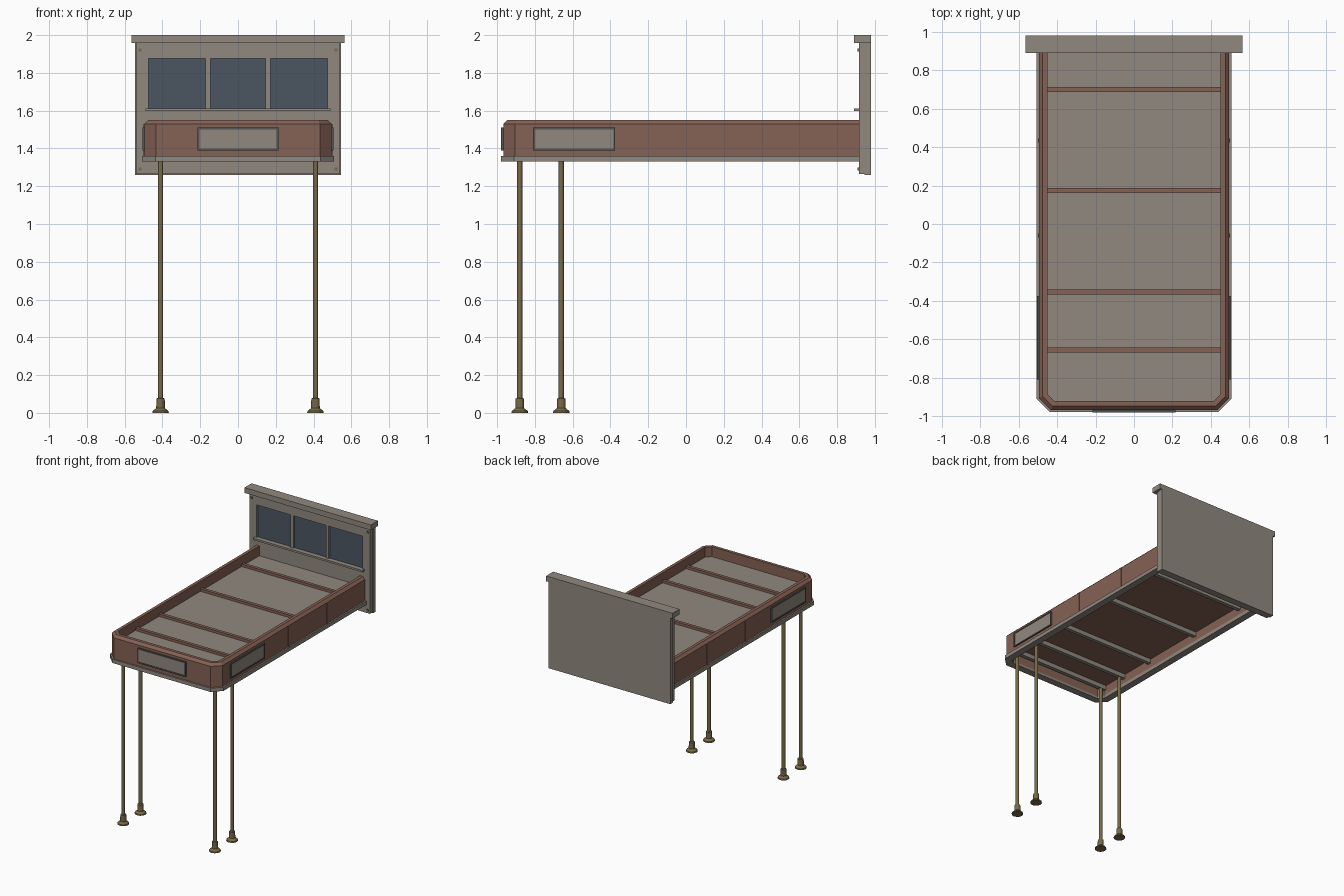
import bpy, bmesh
from mathutils import Matrix

cube = bpy.data.objects.get("Cube")
if cube:
    bpy.data.objects.remove(cube, do_unlink=True)


def material(name, r, g, b):
    m = bpy.data.materials.new(name)
    m.use_nodes = True
    m.diffuse_color = (r, g, b, 1)
    m.node_tree.nodes["Principled BSDF"].inputs["Base Color"].default_value = (r, g, b, 1)
    return m


GREY = material("warm grey paint", .28, .25, .215)
BROWN = material("red brown paint", .235, .122, .09)
GLASS = material("dark blue glass", .07, .093, .12)
BRONZE = material("aged bronze", .19, .145, .065)
DARK = material("dark grey trim", .09, .09, .085)


def finish(name, bm, mat):
    bmesh.ops.recalc_face_normals(bm, faces=bm.faces)
    mesh = bpy.data.meshes.new(name)
    bm.to_mesh(mesh)
    bm.free()
    mesh.materials.append(mat)
    ob = bpy.data.objects.new(name, mesh)
    bpy.context.collection.objects.link(ob)
    return ob


def box(name, mat, x, y, z):
    """Box from (low, high) ranges on each axis."""
    bm = bmesh.new()
    bmesh.ops.create_cube(bm, size=1)
    for v in bm.verts:
        v.co = [(a + b) / 2 + c * (b - a) for c, (a, b) in zip(v.co, (x, y, z))]
    return finish(name, bm, mat)


def outline(inset, z, back=.92):
    """Open U-shaped plan with chamfered front corners."""
    w, f, c = .495 - inset, -.967 + inset, .062 - .586 * inset
    half = [(w, back), (w, f + c), (w - c, f)]
    return [(x, y, z) for x, y in half] + [(-x, y, z) for x, y in reversed(half)]


def rim(name, mat, profile):
    """Sweep a closed (inset, z) profile round the plan."""
    bm = bmesh.new()
    rows = [[bm.verts.new(p) for p in outline(*point)] for point in profile]
    for a, b in zip(rows, rows[1:] + rows[:1]):
        for i in range(len(a) - 1):
            bm.faces.new((a[i], a[i + 1], b[i + 1], b[i]))
    bm.faces.new([r[0] for r in rows])
    bm.faces.new([r[-1] for r in rows])
    return finish(name, bm, mat)


def slab(name, mat, inset, low, high):
    bm = bmesh.new()
    face = bm.faces.new([bm.verts.new(p) for p in outline(inset, low)])
    new = bmesh.ops.extrude_face_region(bm, geom=[face])["geom"]
    verts = [v for v in new if isinstance(v, bmesh.types.BMVert)]
    bmesh.ops.translate(bm, verts=verts, vec=(0, 0, high - low))
    return finish(name, bm, mat)


def lathe(name, mat, profile, x, y, sides=12):
    """Stack of rings given as (radius, z)."""
    bm = bmesh.new()
    rows = []
    for r, z in profile:
        ring = bmesh.ops.create_circle(bm, segments=sides, radius=r,
                                       matrix=Matrix.Translation((x, y, z)))["verts"]
        rows.append(ring)
    for a, b in zip(rows, rows[1:]):
        for i in range(sides):
            j = (i + 1) % sides
            bm.faces.new((a[i], a[j], b[j], b[i]))
    bm.faces.new(rows[0])
    bm.faces.new(rows[-1])
    return finish(name, bm, mat)


# Canopy rim, lower trim, roof deck and soffit
rim("canopy_fascia", BROWN, [(0, 1.35), (0, 1.53), (.02, 1.55), (.045, 1.55), (.045, 1.35)])
rim("lower_trim", GREY, [(-.012, 1.33), (-.012, 1.36), (.045, 1.36), (.045, 1.33)])
slab("roof_deck", GREY, .043, 1.45, 1.47)
slab("soffit", BROWN, .043, 1.43, 1.45)

# Cross beams above and below the deck
for y in (.70, .175, -.355, -.655):
    box("roof_beam", BROWN, (-.45, .45), (y - .013, y + .013), (1.47, 1.49))
for y in (.70, .175, -.355, -.655, -.88):
    box("soffit_beam", GREY, (-.45, .45), (y - .015, y + .015), (1.395, 1.43))

# Side sign panels and seam strips
for s in (-1, 1):
    def side(name, mat, depth, y, z):
        box(name, mat, sorted((s * .485, s * depth)), y, z)
    side("side_panel", GREY, .503, (-.80, -.385), (1.40, 1.50))
    for z in (1.39, 1.50):
        side("side_panel_rail", DARK, .506, (-.81, -.375), (z, z + .01))
    for y in (-.81, -.385):
        side("side_panel_stile", DARK, .506, (y, y + .01), (1.40, 1.50))
    for y in (.435, -.06):
        side("seam_strip", BROWN, .499, (y - .01, y + .01), (1.36, 1.53))

# Front sign panel
box("front_panel", GREY, (-.205, .205), (-.976, -.955), (1.40, 1.50))
for z in (1.39, 1.50):
    box("front_panel_rail", DARK, (-.215, .215), (-.98, -.955), (z, z + .01))
for x in (-.215, .205):
    box("front_panel_stile", DARK, (x, x + .01), (-.98, -.955), (1.40, 1.50))

# Back wall with a recessed window
box("wall_back", GREY, (-.546, .546), (.945, .98), (1.26, 1.96))
box("wall_below_window", GREY, (-.54, .54), (.915, .945), (1.265, 1.61))
box("wall_above_window", GREY, (-.54, .54), (.915, .945), (1.875, 1.96))
for s in (-1, 1):
    box("wall_side", GREY, sorted((s * .475, s * .54)), (.915, .945), (1.61, 1.875))
    box("mullion", GREY, (s * .158 - .013, s * .158 + .013), (.915, .945), (1.61, 1.875))
    for z in (1.29, 1.92):
        box("wall_bolt", BRONZE, (s * .52 - .008, s * .52 + .008), (.908, .915), (z - .008, z + .008))
box("window_glass", GLASS, (-.475, .475), (.932, .946), (1.61, 1.875))
box("window_sill", GREY, (-.49, .49), (.89, .92), (1.597, 1.612))
box("wall_cap", GREY, (-.565, .565), (.89, .98), (1.957, 2.0))

# Posts with flared feet
for x in (-.41, .41):
    for y in (-.88, -.66):
        lathe("post", BRONZE, [(.014, .07), (.014, 1.44)], x, y)
        lathe("post_foot", BRONZE, [(.044, 0), (.042, .01), (.027, .022), (.023, .025),
                                    (.022, .075), (.014, .08)], x, y)
